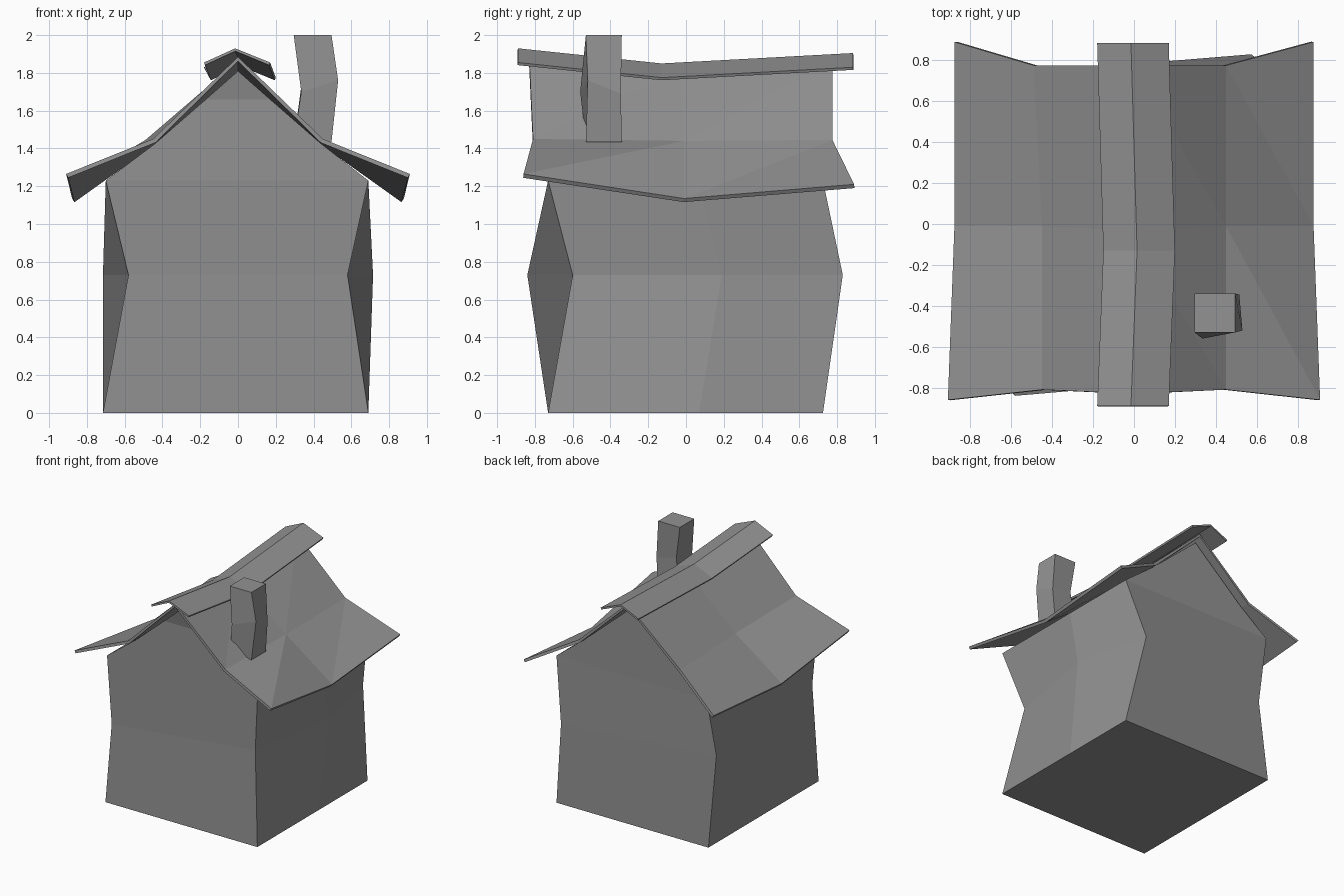
import bpy, bmesh

if "Cube" in bpy.data.objects:
    bpy.data.objects.remove(bpy.data.objects["Cube"])

# Dark grey for the whole model
grey = bpy.data.materials.new("dark_grey")
grey.diffuse_color = (.29, .29, .29, 1)
grey.use_nodes = True
grey.node_tree.nodes["Principled BSDF"].inputs["Base Color"].default_value = grey.diffuse_color


def finish(name, bm):
    bmesh.ops.remove_doubles(bm, verts=bm.verts, dist=0.001)
    mesh = bpy.data.meshes.new(name)
    bm.to_mesh(mesh)
    bm.free()
    mesh.materials.append(grey)
    obj = bpy.data.objects.new(name, mesh)
    bpy.context.collection.objects.link(obj)
    return obj


def loft(name, rings, cap_top=True):
    """Closed rings (counter-clockwise from above) stacked bottom to top."""
    bm = bmesh.new()
    vs = [[bm.verts.new(p) for p in r] for r in rings]
    n = len(rings[0])
    bm.faces.new(vs[0][::-1])
    if cap_top:
        bm.faces.new(vs[-1])
    for a, b in zip(vs, vs[1:]):
        for i in range(n):
            j = (i + 1) % n
            bm.faces.new((a[i], a[j], b[j], b[i]))
    return finish(name, bm)


def sheet(name, rows, thickness):
    """Bent sheet: rows run front to back, points left to right.
    The right half is split into triangles, outer front to inner back."""
    bm = bmesh.new()
    vs = [[bm.verts.new(p) for p in r] for r in rows]
    half = len(rows[0]) // 2
    for a, b in zip(vs, vs[1:]):
        for i in range(len(a) - 1):
            if i < half:
                bm.faces.new((a[i], a[i + 1], b[i + 1], b[i]))
            else:
                bm.faces.new((a[i], a[i + 1], b[i]))
                bm.faces.new((a[i + 1], b[i + 1], b[i]))
    obj = finish(name, bm)
    mod = obj.modifiers.new("thickness", 'SOLIDIFY')
    mod.thickness = thickness
    mod.offset = -1
    return obj


def wall_ring(left, right, z, front=-.73):
    return [(left, front, z), (right, front, z), (right, .07, z),
            (right, .725, z), (left, .725, z)]


# House walls: crooked waist, gabled top with the front peak leaning out
waist = [(-.58, -.84, .73), (.58, -.60, .73), (.715, .19, .73),
         (.575, .83, .73), (-.715, .62, .73)]
loft("walls", [wall_ring(-.715, .69, 0), waist, wall_ring(-.70, .69, 1.23),
               wall_ring(-.44, .44, 1.425), wall_ring(-.17, .17, 1.66),
               wall_ring(0, 0, 1.81, -.76)], cap_top=False)


# Sagging roof with flared eaves: eave (x, y, z), break (x, y, z), ridge (y, z)
def roof_row(eave, brk, ridge, left_break):
    return [(-eave[0], *eave[1:]), (left_break, *brk[1:]), (0, *ridge), brk, eave]


sheet("roof", [
    roof_row((.91, -.86, 1.265), (.45, -.81, 1.45), (-.83, 1.885), -.45),
    roof_row((.878, -.01, 1.135), (.45, -.01, 1.44), (-.03, 1.82), -.45),
    roof_row((.878, .89, 1.21), (.45, .775, 1.445), (.775, 1.865), -.49),
], .023)


# Ridge cap
def cap_row(x, y, z):
    return [(x - .165, y, z - .075), (x, y, z), (x + .185, y, z - .075)]


sheet("ridge_cap", [cap_row(-.015, -.89, 1.93), cap_row(.015, -.13, 1.85),
                    cap_row(-.015, .885, 1.905)], .015)


# Bent chimney
def chimney_ring(z):
    return [(.295, -.53, z), (.495, -.53, z), (.495, -.34, z), (.295, -.34, z)]


bend = [(.335, -.56, 1.70), (.53, -.52, 1.76), (.515, -.345, 1.69), (.335, -.35, 1.73)]
loft("chimney", [chimney_ring(1.435), bend, chimney_ring(2.0)])
